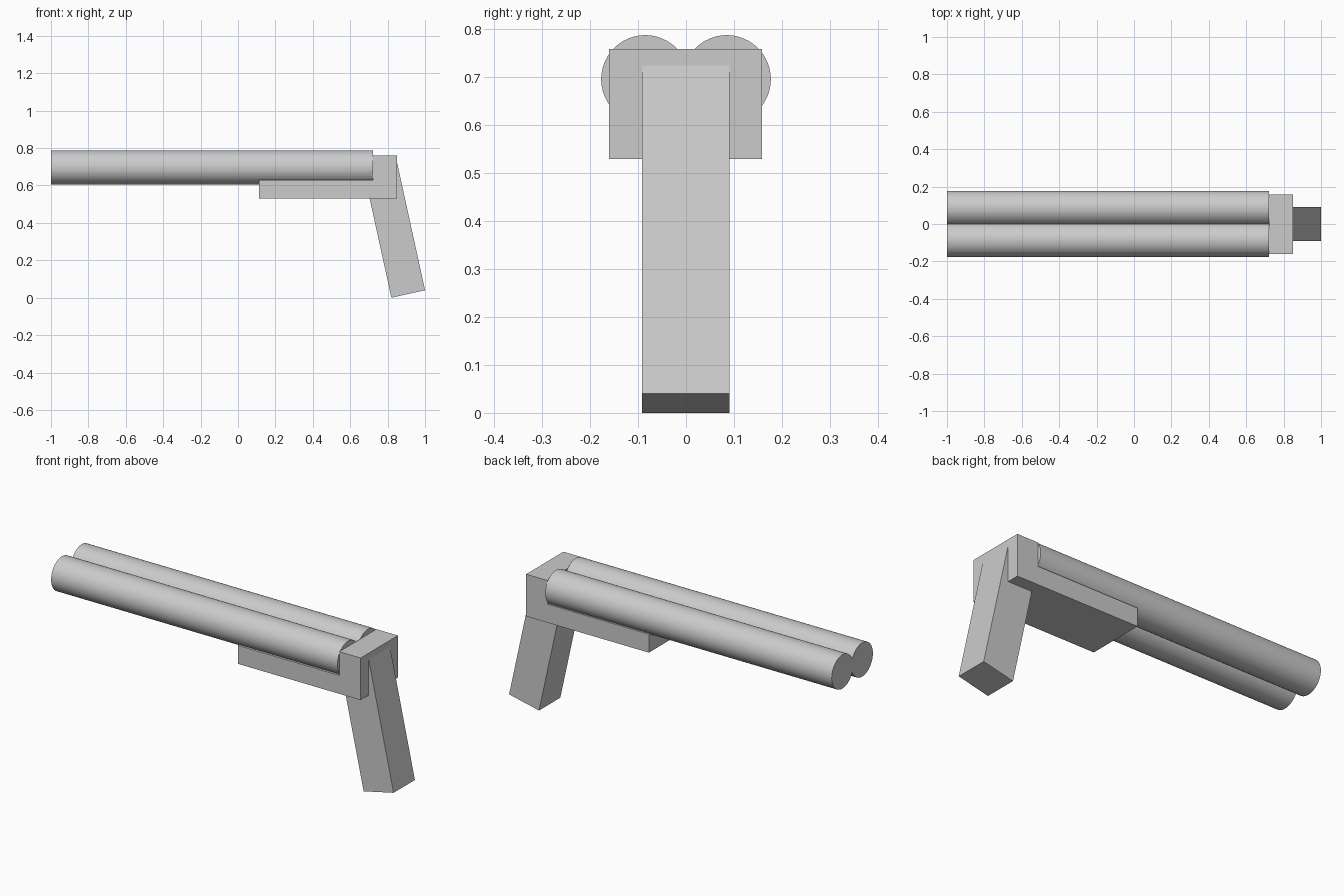
import bpy, bmesh, math

if "Cube" in bpy.data.objects:
    bpy.data.objects.remove(bpy.data.objects["Cube"])


def prism(name, profile, y0, y1):
    """Extrude an x-z profile between two y positions."""
    bm = bmesh.new()
    face = bm.faces.new([bm.verts.new((x, y0, z)) for x, z in profile])
    ext = bmesh.ops.extrude_face_region(bm, geom=[face])
    moved = [v for v in ext["geom"] if isinstance(v, bmesh.types.BMVert)]
    bmesh.ops.translate(bm, verts=moved, vec=(0, y1 - y0, 0))
    bmesh.ops.recalc_face_normals(bm, faces=bm.faces)
    mesh = bpy.data.meshes.new(name)
    bm.to_mesh(mesh)
    bm.free()
    obj = bpy.data.objects.new(name, mesh)
    bpy.context.collection.objects.link(obj)
    return obj


# Two solid tubes side by side
X0, X1, R = -1.0, 0.722, 0.092
for side, label in ((-1, "front"), (1, "back")):
    bpy.ops.mesh.primitive_cylinder_add(
        vertices=48, radius=R, depth=X1 - X0,
        location=((X0 + X1) / 2, side * 0.085, 0.696),
        rotation=(0, math.pi / 2, 0))
    bpy.context.object.name = label + "_tube"

# L-shaped body: flat shelf with a raised end block
prism("body", [(0.112, 0.53), (0.85, 0.53), (0.85, 0.759), (0.722, 0.759),
               (0.722, 0.63), (0.112, 0.63)], -0.161, 0.159)

# Slanted handle, its top buried in the body
prism("handle", [(0.82, 0.0), (1.0, 0.04), (0.85, 0.725), (0.67, 0.685)],
      -0.092, 0.091)
